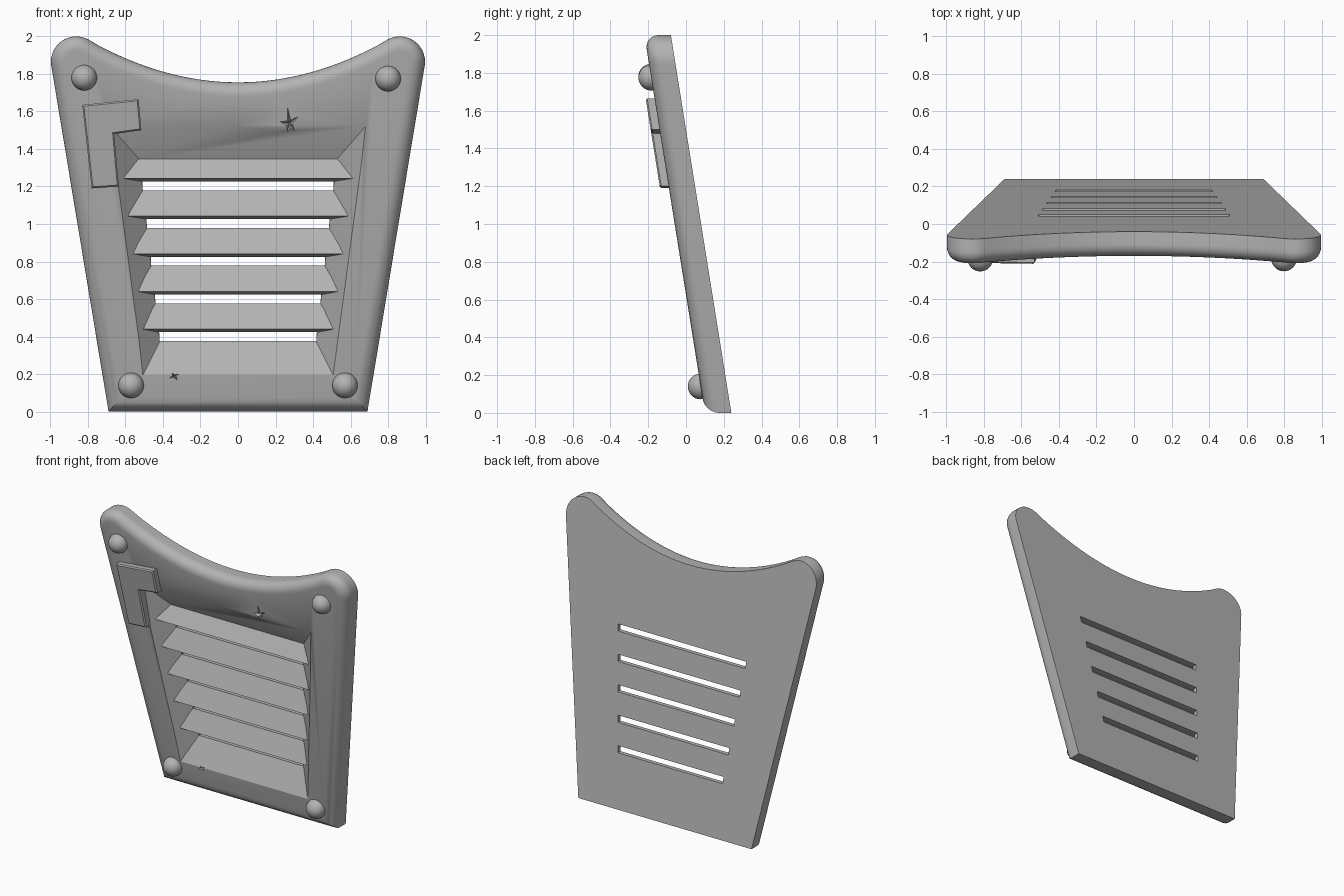
import bpy, bmesh, math, random
from mathutils import Matrix

random.seed(4)
cube = bpy.data.objects.get("Cube")
if cube:
    bpy.data.objects.remove(cube, do_unlink=True)

grey = bpy.data.materials.new("mid_grey")
grey.use_nodes = True
grey.diffuse_color = (0.45, 0.45, 0.45, 1)
grey.node_tree.nodes["Principled BSDF"].inputs["Base Color"].default_value = grey.diffuse_color

DEPTH = 0.14      # panel thickness
FLOOR = 0.03      # thickness of the slotted back wall
LIP = 0.11        # how far the louvres reach forward

# Everything is built upright (back at y = 0), then leaned back by this shear
lean = Matrix.Identity(4)
lean[1][2] = -0.16
lean[1][3] = 0.24


def finish(name, bm):
    bmesh.ops.recalc_face_normals(bm, faces=bm.faces)
    mesh = bpy.data.meshes.new(name)
    bm.to_mesh(mesh)
    bm.free()
    mesh.materials.append(grey)
    obj = bpy.data.objects.new(name, mesh)
    bpy.context.collection.objects.link(obj)
    return obj


def loft(name, ring_a, ring_b, bevel=0, segments=1):
    """Solid between two matching rings; the second ring's rim can be rounded."""
    bm = bmesh.new()
    a = [bm.verts.new(p) for p in ring_a]
    b = [bm.verts.new(p) for p in ring_b]
    bm.faces.new(a)
    front = bm.faces.new(b)
    for i in range(len(a)):
        j = (i + 1) % len(a)
        bm.faces.new((a[i], a[j], b[j], b[i]))
    bmesh.ops.recalc_face_normals(bm, faces=bm.faces)
    if bevel:
        bmesh.ops.bevel(bm, geom=list(front.edges), offset=bevel, segments=segments,
                        profile=0.5, affect='EDGES', clamp_overlap=False)
    return finish(name, bm)


def ring(points, depth):
    return [(x, -depth, z) for x, z in points]


def trapezoid(z0, half0, z1, half1):
    return [(-half0, z0), (half0, z0), (half1, z1), (-half1, z1)]


def smooth(obj, angle):
    bpy.ops.object.select_all(action='DESELECT')
    obj.select_set(True)
    bpy.context.view_layer.objects.active = obj
    bpy.ops.object.shade_smooth_by_angle(angle=math.radians(angle))


def cut(obj, cutter):
    mod = obj.modifiers.new("cut", 'BOOLEAN')
    mod.operation = 'DIFFERENCE'
    mod.solver = 'EXACT'
    mod.object = cutter
    bpy.context.view_layer.objects.active = obj
    bpy.ops.object.modifier_apply(modifier=mod.name)
    bpy.data.objects.remove(cutter, do_unlink=True)


# Panel outline: straight sides, round ears, dished top
right = [(0.69, 0)]
for i in range(15):
    t = math.radians(-9 + 129 * i / 14)
    right.append((0.862 + 0.135 * math.cos(t), 1.865 + 0.135 * math.sin(t)))
for i in range(1, 16):
    x = 0.79 * (1 - i / 16)
    right.append((x, 1.755 + 0.356 * x * x))
outline = right + [(0, 1.755)] + [(-x, z) for x, z in reversed(right)]
panel = loft("panel", ring(outline, 0), ring(outline, DEPTH), 0.075, 8)

# Funnel-shaped recess, extended a little past the front face
wide, narrow = trapezoid(0.195, 0.507, 1.52, 0.68), trapezoid(0.375, 0.417, 1.345, 0.527)
k = 1 + 0.03 / (DEPTH - FLOOR)
over = [(n[0] + (w[0] - n[0]) * k, n[1] + (w[1] - n[1]) * k) for w, n in zip(wide, narrow)]
cut(panel, loft("recess_cutter", ring(narrow, FLOOR), ring(over, DEPTH + 0.03)))

# Vent slots through the back wall, with a louvre over each
slots = [0.375 + 0.201 * i for i in range(5)]
for i, z in enumerate(slots):
    half = 0.417 + 0.1125 * (z - 0.375)
    slot = trapezoid(z + 0.0005, half, z + 0.048, half + 0.003)
    cut(panel, loft("slot_cutter", ring(slot, -0.05), ring(slot, 0.05)))
    top = slots[i + 1] if i < 4 else 1.35
    section = [(LIP, z + 0.064), (FLOOR, z + 0.048), (0.015, z + 0.048),
               (0.015, top), (FLOOR, top)]
    reach = half + 0.115
    louvre = loft("louvre_%d" % (i + 1), [(-reach, -d, h) for d, h in section],
                  [(reach, -d, h) for d, h in section])
    louvre.data.transform(lean)


# Chipped dents at the recess rim
def dent(x, z, width, height, spikes):
    star = []
    for i in range(spikes * 2):
        t = math.tau * i / (spikes * 2) + 0.5
        r = random.uniform(0.8, 1) if i % 2 == 0 else random.uniform(0.2, 0.35)
        star.append((r * width * math.cos(t), r * height * math.sin(t)))
    outer = [(x + a, z + b) for a, b in star]
    inner = [(x + a * 0.1, z + b * 0.1) for a, b in star]
    cut(panel, loft("dent_cutter", ring(inner, 0.11), ring(outer, DEPTH + 0.005)))


dent(0.275, 1.535, 0.07, 0.11, 5)
dent(-0.34, 0.19, 0.04, 0.03, 4)
panel.data.transform(lean)
smooth(panel, 30)

# Corner bracket plate
elbow = [(-0.83, 1.635), (-0.53, 1.665), (-0.515, 1.50), (-0.66, 1.48),
         (-0.635, 1.20), (-0.78, 1.19)]
bracket = loft("corner_bracket", ring(elbow, DEPTH - 0.02), ring(elbow, DEPTH + 0.047), 0.008, 1)
bracket.data.transform(lean)

# Round rivet heads
for name, x, z in (("upper_right", -0.82, 1.78), ("upper_left", 0.80, 1.775),
                   ("lower_right", -0.57, 0.14), ("lower_left", 0.57, 0.14)):
    bm = bmesh.new()
    bmesh.ops.create_uvsphere(bm, u_segments=32, v_segments=16, radius=0.068)
    rivet = finish(name + "_rivet", bm)
    rivet.location = lean @ Matrix.Translation((x, -DEPTH, z)).translation
    smooth(rivet, 40)
